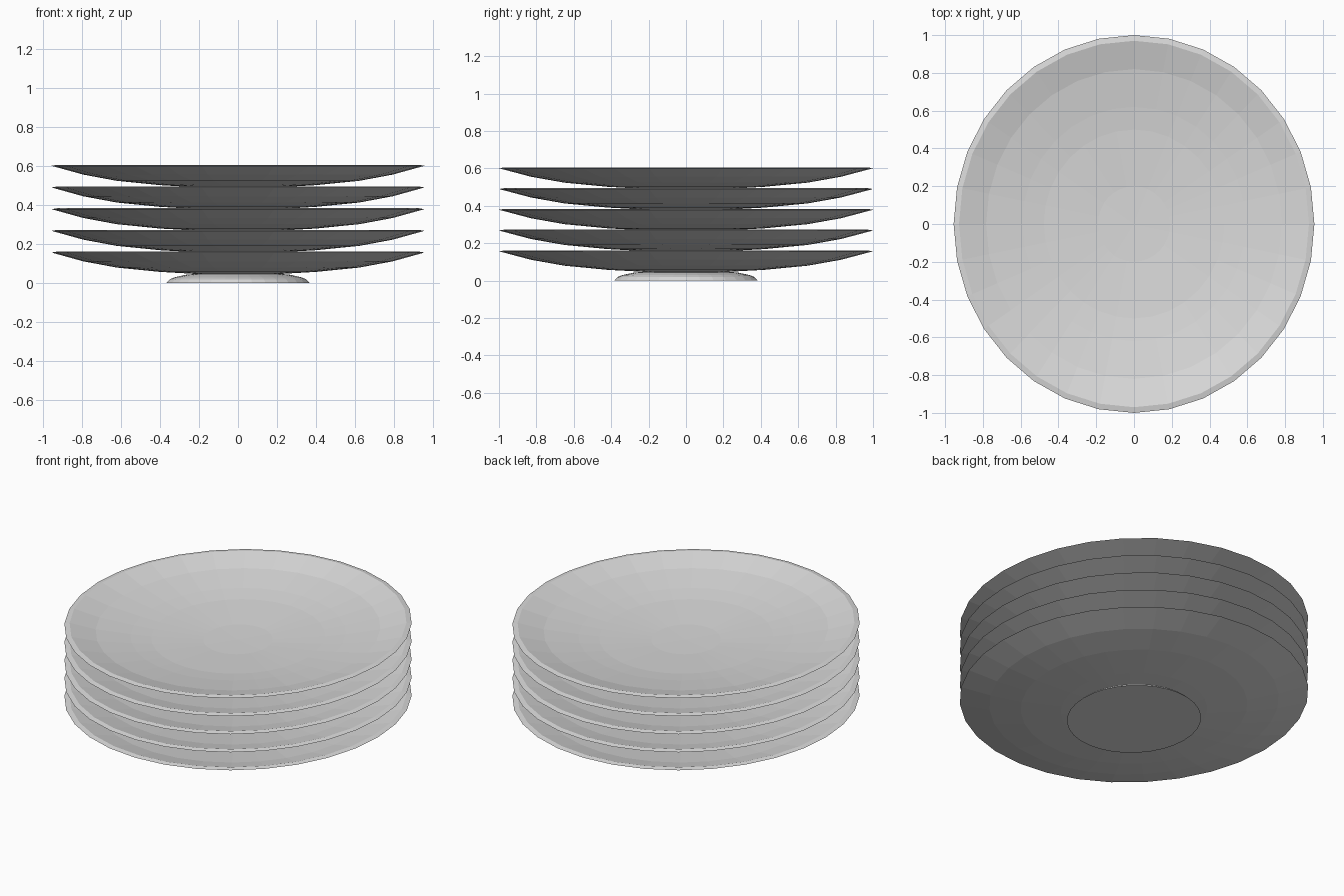
import bpy
import bmesh
from math import cos, sin, tau

if "Cube" in bpy.data.objects:
    bpy.data.objects.remove(bpy.data.objects["Cube"], do_unlink=True)

SIDES = 32
SQUASH = 0.955      # plates are slightly narrower across x
COUNT = 5
STEP = 0.111

china = bpy.data.materials.new("pale_grey_china")
china.use_nodes = True
china.diffuse_color = (0.7, 0.7, 0.7, 1)
china.node_tree.nodes["Principled BSDF"].inputs["Base Color"].default_value = (0.7, 0.7, 0.7, 1)


def lathe(name, profile, height):
    """Revolve (radius, z) points; a zero radius closes the surface in a point."""
    bm = bmesh.new()
    rings = []
    for r, z in profile:
        n = SIDES if r else 1
        rings.append([bm.verts.new((r * SQUASH * cos(tau * i / SIDES), r * sin(tau * i / SIDES), z))
                      for i in range(n)])
    for a, b in zip(rings, rings[1:]):
        for i in range(SIDES):
            j = (i + 1) % SIDES
            corners = [a[i % len(a)], a[j % len(a)], b[j % len(b)], b[i % len(b)]]
            bm.faces.new(list(dict.fromkeys(corners)))
    bmesh.ops.recalc_face_normals(bm, faces=bm.faces)
    mesh = bpy.data.meshes.new(name)
    bm.to_mesh(mesh)
    bm.free()
    mesh.materials.append(china)
    obj = bpy.data.objects.new(name, mesh)
    obj.location.z = height
    bpy.context.collection.objects.link(obj)


# Thin dish: underside outward to the rim, then the hollow back to the middle
dish = [(0, 0.046), (0.22, 0.047), (0.42, 0.058), (0.65, 0.08), (0.83, 0.112), (1, 0.157),
        (0.97, 0.162), (0.82, 0.122), (0.62, 0.092), (0.5, 0.078), (0.2, 0.06), (0, 0.058)]

# Flared foot under each dish
foot = [(0, 0), (0.385, 0), (0.365, 0.02), (0.34, 0.03), (0.28, 0.043), (0.2, 0.05), (0, 0.05)]

for k in range(COUNT):
    lathe(f"plate_{k + 1}", dish, k * STEP)
    lathe(f"plate_foot_{k + 1}", foot, k * STEP)
